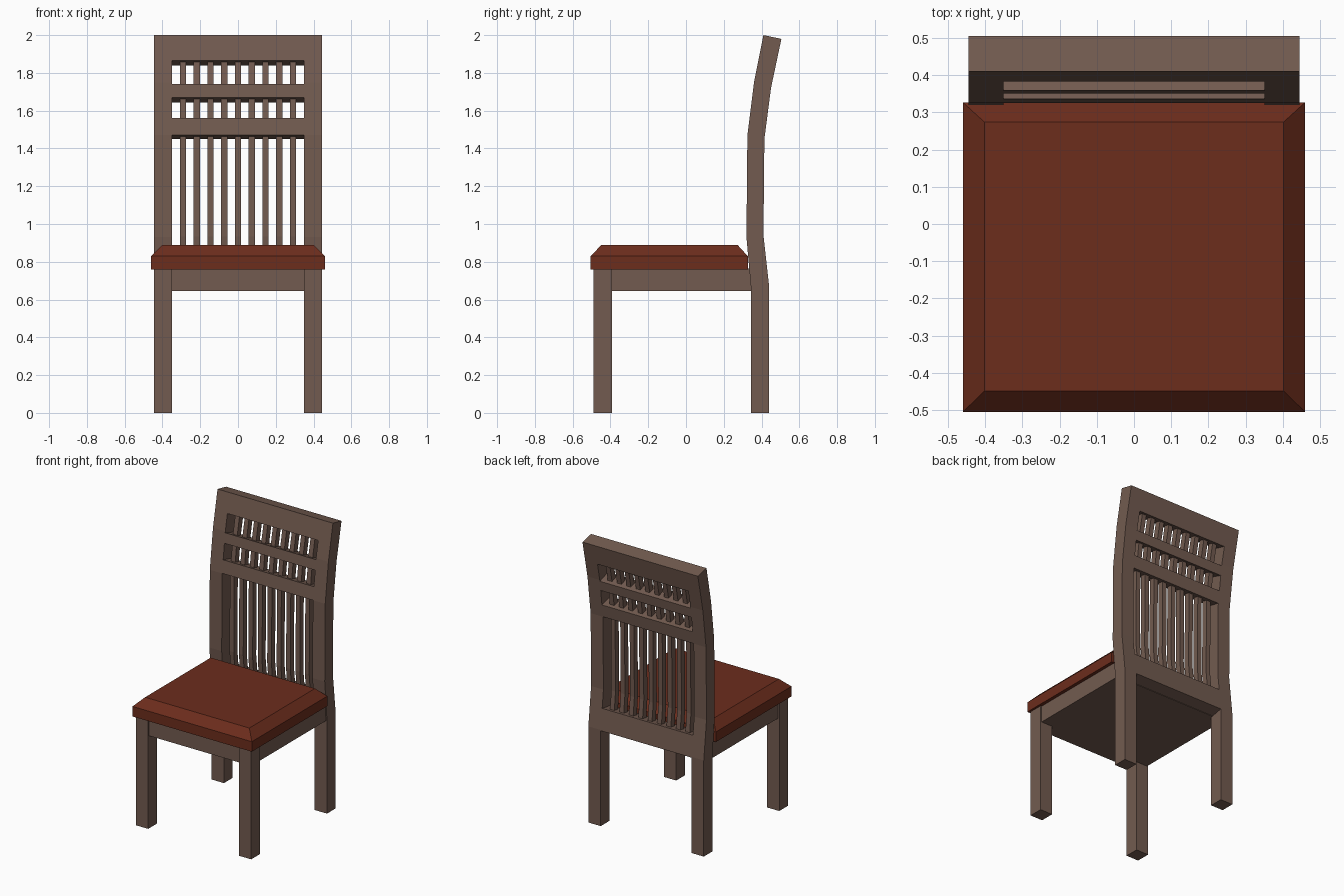
import bpy, bmesh

if "Cube" in bpy.data.objects:
    bpy.data.objects.remove(bpy.data.objects["Cube"])


def material(name, rgb):
    m = bpy.data.materials.new(name)
    m.diffuse_color = (*rgb, 1)
    m.use_nodes = True
    m.node_tree.nodes["Principled BSDF"].inputs["Base Color"].default_value = m.diffuse_color
    return m


WOOD = material("wood", (0.17, 0.105, 0.08))
LEATHER = material("leather", (0.15, 0.026, 0.012))

# Side profile of the back: front edge (y, z), rear edge (y, z)
STATIONS = [
    (0.345, 0.00, 0.44, 0.00),
    (0.345, 0.65, 0.44, 0.67),
    (0.32, 0.93, 0.41, 0.94),
    (0.325, 1.47, 0.415, 1.45),
    (0.36, 1.75, 0.45, 1.72),
    (0.41, 2.00, 0.505, 1.98),
]


def finish(name, bm, mat):
    bmesh.ops.recalc_face_normals(bm, faces=bm.faces[:])
    mesh = bpy.data.meshes.new(name)
    bm.to_mesh(mesh)
    bm.free()
    mesh.materials.append(mat)
    ob = bpy.data.objects.new(name, mesh)
    bpy.context.collection.objects.link(ob)
    return ob


def loft(name, rings, mat):
    """Skin a stack of four-cornered rings and cap the ends."""
    bm = bmesh.new()
    rows = [[bm.verts.new(p) for p in ring] for ring in rings]
    for a, b in zip(rows, rows[1:]):
        for i in range(4):
            j = (i + 1) % 4
            bm.faces.new((a[i], a[j], b[j], b[i]))
    bm.faces.new(rows[0])
    bm.faces.new(rows[-1])
    return finish(name, bm, mat)


def rect(x0, x1, y0, y1, z):
    return [(x0, y0, z), (x1, y0, z), (x1, y1, z), (x0, y1, z)]


def box(name, x0, x1, y0, y1, z0, z1, mat=WOOD):
    return loft(name, [rect(x0, x1, y0, y1, z0), rect(x0, x1, y0, y1, z1)], mat)


def station(z):
    for a, b in zip(STATIONS, STATIONS[1:]):
        if z <= b[1]:
            t = (z - a[1]) / (b[1] - a[1])
            return tuple(p + (q - p) * t for p, q in zip(a, b))
    return STATIONS[-1]


def back_part(name, x0, x1, z0, z1, d0=0.0, d1=1.0):
    """Bar following the curved back; d0..d1 is its share of the depth."""
    levels = [z0] + [s[1] for s in STATIONS if z0 < s[1] < z1] + [z1]
    rings = []
    for z in levels:
        yf, zf, yb, zb = station(z)
        f = (yf + (yb - yf) * d0, zf + (zb - zf) * d0)
        b = (yf + (yb - yf) * d1, zf + (zb - zf) * d1)
        rings.append([(x0, *f), (x1, *f), (x1, *b), (x0, *b)])
    return loft(name, rings, WOOD)


# Legs and back posts, both sides
for side, s in (("left", -1), ("right", 1)):
    x0, x1 = sorted((s * 0.35, s * 0.445))
    box(f"front_leg_{side}", x0, x1, -0.49, -0.392, 0, 0.765)
    back_part(f"back_post_{side}", x0, x1, 0, 2.0)

# Cross rails of the back
for name, z0, z1 in (("lower_rail", 0.645, 0.80), ("middle_rail", 1.47, 1.56),
                     ("upper_rail", 1.67, 1.74), ("top_rail", 1.865, 2.0)):
    back_part(name, -0.35, 0.35, z0, z1)

# Nine slats running through the rails
for i in range(9):
    x = (i - 4) * 0.0727
    back_part(f"slat_{i + 1}", x - 0.0165, x + 0.0165, 0.78, 1.88, 0.28, 0.72)

# Solid seat frame
box("seat_frame", -0.437, 0.437, -0.48, 0.36, 0.645, 0.765)

# Bevelled seat cushion
loft("seat_cushion", [rect(-0.46, 0.46, -0.505, 0.327, 0.76),
                      rect(-0.46, 0.46, -0.505, 0.327, 0.83),
                      rect(-0.402, 0.402, -0.449, 0.274, 0.888)], LEATHER)
